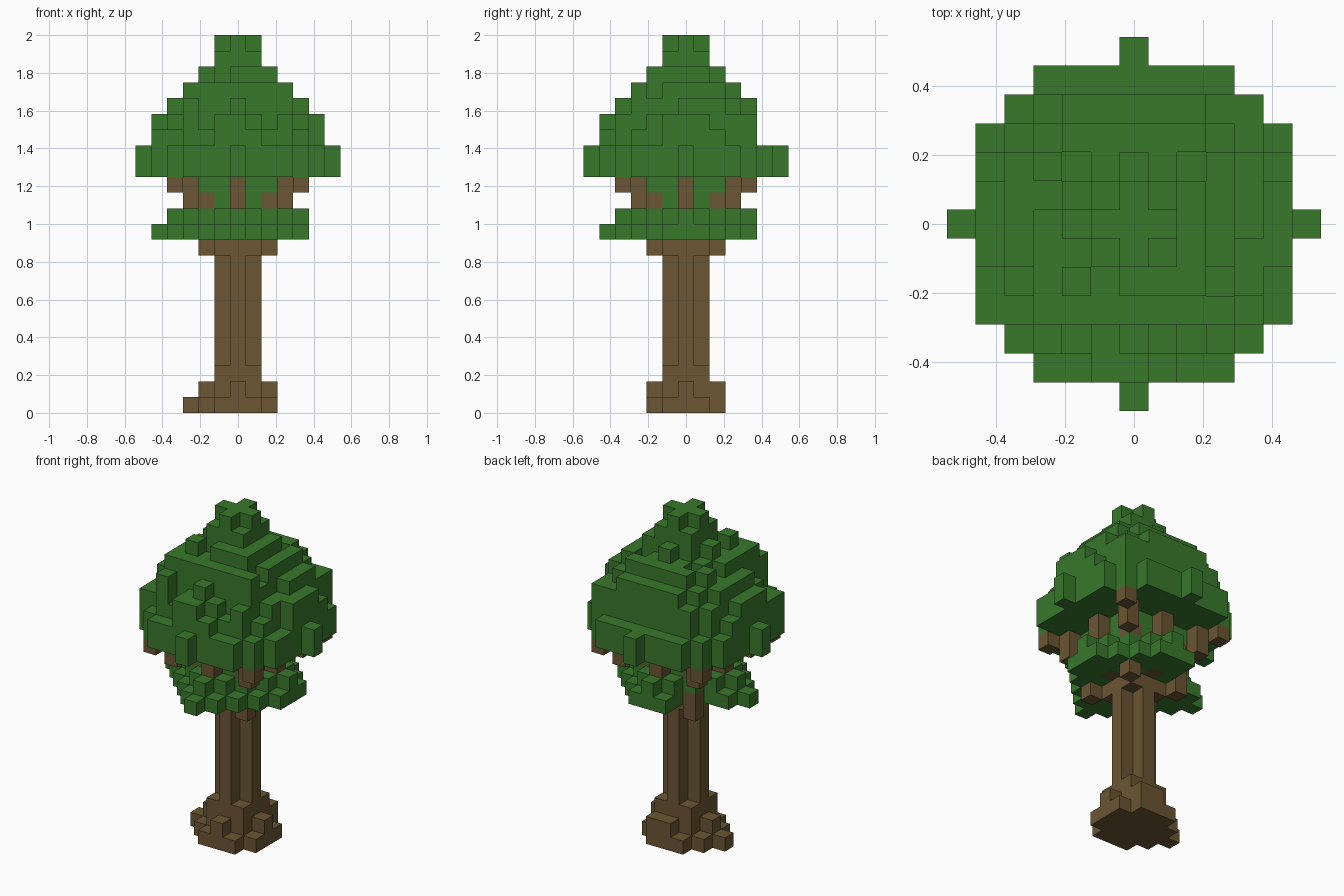
import bpy
import bmesh
import random
from mathutils import Vector

random.seed(11)
S = 2 / 24  # block size

cube = bpy.data.objects.get("Cube")
if cube:
    bpy.data.objects.remove(cube)


def material(name, color):
    m = bpy.data.materials.new(name)
    m.use_nodes = True
    m.diffuse_color = (*color, 1)
    m.node_tree.nodes["Principled BSDF"].inputs["Base Color"].default_value = (*color, 1)
    return m


leaf_green = material("leaf green", (0.04, 0.19, 0.024))
bark_brown = material("bark brown", (0.145, 0.092, 0.032))


def disc(r2, *layers):
    """Blocks within a squared radius, on the given layers."""
    span = range(-6, 7)
    return {(x, y, k) for x in span for y in span for k in layers if x * x + y * y <= r2}


def build(name, cells, mat):
    """Outer skin of a set of blocks."""
    bm = bmesh.new()
    for cell in cells:
        centre = Vector(cell) + Vector((0, 0, 0.5))
        for axis in range(3):
            for sign in (-1, 1):
                n = Vector((0, 0, 0))
                n[axis] = sign
                if tuple(int(a + b) for a, b in zip(cell, n)) in cells:
                    continue
                u = Vector((0, 0, 0))
                u[(axis + 1) % 3] = 0.5
                v = n.cross(u)
                mid = centre + n / 2
                corners = (mid - u - v, mid + u - v, mid + u + v, mid - u + v)
                bm.faces.new([bm.verts.new(c * S) for c in corners])
    bmesh.ops.remove_doubles(bm, verts=bm.verts, dist=S / 100)
    mesh = bpy.data.meshes.new(name)
    bm.to_mesh(mesh)
    bm.free()
    mesh.materials.append(mat)
    obj = bpy.data.objects.new(name, mesh)
    bpy.context.collection.objects.link(obj)


# Trunk with spreading roots
roots = disc(5, 0) | disc(4, 1) | disc(2, 1, 2) | {(-3, 0, 0), (1, 2, 1)}
trunk = roots | disc(1, *range(3, 15)) | disc(2, 10)
build("trunk", trunk, bark_brown)

# Branches: diagonal and straight ones, each at two heights
branches = {(-2, 2, 11)}
for sx, sy in ((1, 1), (1, -1), (-1, 1), (-1, -1)):
    for d, k in ((2, 10), (2, 13), (3, 13), (3, 14), (4, 14)):
        branches.add((d * sx, d * sy, k))
straight = ((1, 0), (-1, 0), (0, 1), (0, -1))
for dx, dy in straight:
    for d, k in ((2, 11), (3, 13), (3, 14)):
        branches.add((d * dx, d * dy, k))
build("branches", branches, bark_brown)

# Lower leaf ring, stepped inward above, and the leaves around the trunk
lower = disc(17, 11) | disc(10, 12) | {(-5, 0, 11), (0, -5, 11)}
lower |= {(4 * dx, 4 * dy, 12) for dx, dy in straight}
lower |= disc(5, 13) | disc(8, 14)
lower -= {(-3, 2, 11), (-2, 3, 11)}
build("lower_leaves", lower - trunk - branches, leaf_green)

# Crown: domed, with uneven column tops and a flat wall at the back
radius2 = {15: 36, 16: 36, 17: 27, 18: 26, 19: 20, 20: 13, 21: 5, 22: 2, 23: 1}
reach = {15: 6, 16: 6, 17: 5, 18: 5, 19: 4, 20: 3, 21: 2, 22: 1, 23: 1}
crown = set()
for x, y, _ in disc(36, 15):
    d2 = x * x + y * y
    top = max(k for k in radius2 if d2 <= radius2[k])
    if d2 > 2 and 0 not in (x, y) and y < 3:
        top += random.choice((-1, 0, 0, 1))
    if y == 4 and x > -4:
        top = max(top, 18)
    if y == -4 and abs(x) == 2:
        top = 17
    top = max(top, 16)
    while max(abs(x), abs(y)) > reach[top] or (y == 5 and top > 16):
        top -= 1
    crown |= {(x, y, k) for k in range(15, top + 1)}
build("crown", crown, leaf_green)
